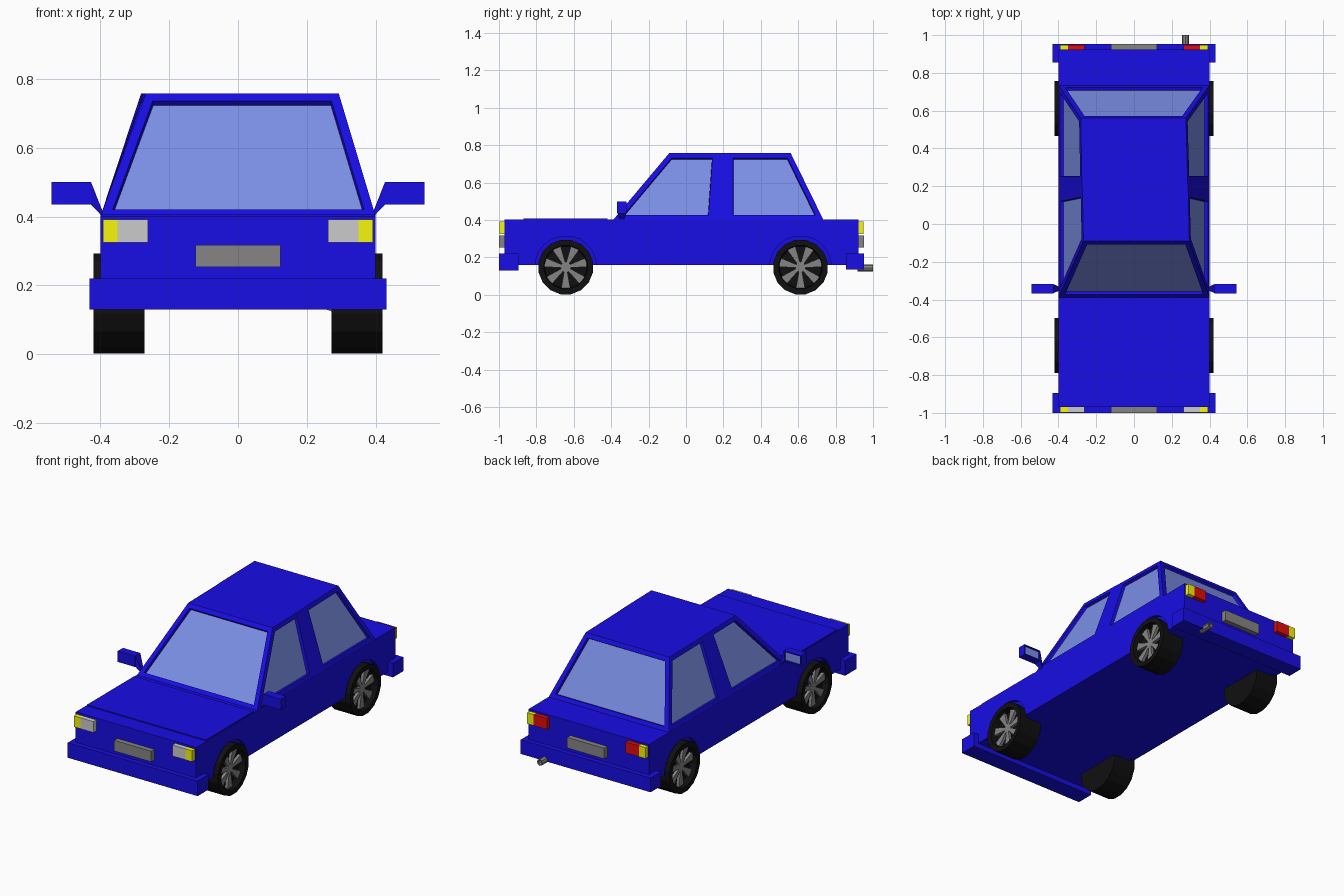
import bpy, bmesh
from math import sin, cos, pi

if "Cube" in bpy.data.objects:
    bpy.data.objects.remove(bpy.data.objects["Cube"])


def mat(name, r, g, b):
    m = bpy.data.materials.new(name)
    m.diffuse_color = (r, g, b, 1)
    m.use_nodes = True
    m.node_tree.nodes["Principled BSDF"].inputs["Base Color"].default_value = m.diffuse_color
    return m


BLUE = mat("blue paint", 0.009, 0.004, 0.78)
GLASS = mat("glass", 0.2, 0.275, 0.79)
BLACK = mat("rubber", 0.005, 0.005, 0.005)
GREY = mat("grey metal", 0.235, 0.235, 0.235)
WHITE = mat("lamp white", 0.7, 0.7, 0.7)
YELLOW = mat("lamp yellow", 0.93, 0.93, 0.004)
RED = mat("lamp red", 0.75, 0.004, 0.003)


def finish(name, bm, *mats):
    bmesh.ops.recalc_face_normals(bm, faces=bm.faces)
    me = bpy.data.meshes.new(name)
    bm.to_mesh(me)
    bm.free()
    for m in mats:
        me.materials.append(m)
    ob = bpy.data.objects.new(name, me)
    bpy.context.collection.objects.link(ob)
    return ob


def loft(bm, a, b):
    """Closed solid between two matching outlines."""
    va, vb = [bm.verts.new(p) for p in a], [bm.verts.new(p) for p in b]
    n = len(a)
    bm.faces.new(va)
    bm.faces.new(vb)
    return [bm.faces.new((va[i], va[(i + 1) % n], vb[(i + 1) % n], vb[i])) for i in range(n)]


def box(name, x, y, z, m):
    bm = bmesh.new()
    a, b = [[(u, v, h) for u, v in ((x[0], y[0]), (x[1], y[0]), (x[1], y[1]), (x[0], y[1]))] for h in z]
    loft(bm, a, b)
    return finish(name, bm, m)


def lathe(name, profile, cy, cz, s, n, m):
    """Spin (x, radius) points around an axis along x; s mirrors the side."""
    bm = bmesh.new()
    rings = [[bm.verts.new((s * x, cy + r * sin(2 * pi * (i + .5) / n), cz + r * cos(2 * pi * (i + .5) / n)))
              for i in range(n)] for x, r in profile]
    for a, b in zip(rings, rings[1:]):
        for i in range(n):
            j = (i + 1) % n
            bm.faces.new((a[i], a[j], b[j], b[i]))
    bm.faces.new(rings[0])
    bm.faces.new(rings[-1])
    return finish(name, bm, m)


# lower body with shallow wheel arches
body = box("body", (-0.4, 0.4), (-0.97, 0.923), (0.16, 0.402), BLUE)
AXLES = (("front", -0.643), ("rear", 0.612))
cutters = []
for _, y in AXLES:
    for s in (-1, 1):
        c = lathe("arch_cutter", [(0.375, 0.165), (0.5, 0.165)], y, 0.15, s, 20, BLUE)
        c.hide_render = True
        mod = body.modifiers.new("arch", 'BOOLEAN')
        mod.operation, mod.object = 'DIFFERENCE', c
        cutters.append(c)
dg = bpy.context.evaluated_depsgraph_get()
cut_mesh = bpy.data.meshes.new_from_object(body.evaluated_get(dg))
body.modifiers.clear()
body.data = cut_mesh
for c in cutters:
    bpy.data.objects.remove(c)

box("hood", (-0.396, 0.396), (-0.87, -0.42), (0.395, 0.408), BLUE)

# cabin with recessed windows
yb = (-0.39, 0.145, 0.225, 0.735)
yt = (-0.09, 0.17, 0.225, 0.56)
right = (0.293, 0.287, 0.284, 0.275)
left = (-0.268, -0.273, -0.276, -0.282)
bottom = [(0.4, y, 0.4) for y in yb] + [(-0.4, y, 0.4) for y in reversed(yb)]
top = [(x, y, 0.757) for x, y in zip(right, yt)]
top += [(x, y, 0.757) for x, y in reversed(list(zip(left, yt)))]
bm = bmesh.new()
sides = loft(bm, bottom, top)
bmesh.ops.recalc_face_normals(bm, faces=bm.faces)
windows = [sides[i] for i in (0, 2, 3, 4, 6, 7)]
bmesh.ops.inset_individual(bm, faces=windows, thickness=0.027, use_even_offset=True)
bmesh.ops.inset_individual(bm, faces=windows, thickness=0.002, depth=-0.018, use_even_offset=True)
for f in windows:
    f.material_index = 1
finish("cabin", bm, BLUE, GLASS)

# bumpers and plates
box("front_bumper", (-0.432, 0.432), (-1.0, -0.895), (0.13, 0.22), BLUE)
box("rear_bumper", (-0.432, 0.432), (0.855, 0.953), (0.135, 0.22), BLUE)
box("front_plate", (-0.123, 0.123), (-1.0, -0.96), (0.253, 0.317), GREY)
box("rear_plate", (-0.123, 0.123), (0.91, 0.953), (0.253, 0.317), GREY)

# exhaust pipe with an open end
bm = bmesh.new()
path = [(0.918, 0.019), (1.0, 0.019), (1.0, 0.014), (0.96, 0.014)]
rings = [[bm.verts.new((0.272 + r * cos(i * pi / 4), y, 0.143 + r * sin(i * pi / 4))) for i in range(8)]
         for y, r in path]
for a, b in zip(rings, rings[1:]):
    for i in range(8):
        bm.faces.new((a[i], a[(i + 1) % 8], b[(i + 1) % 8], b[i]))
bm.faces.new(rings[0])
bm.faces.new(rings[-1])
finish("exhaust", bm, GREY)

for s, side in ((1, "right"), (-1, "left")):
    # lamps
    inner, outer = sorted((s * 0.262, s * 0.35)), sorted((s * 0.35, s * 0.393))
    z = (0.325, 0.391)
    box(side + "_headlight", inner, (-0.998, -0.96), z, WHITE)
    box(side + "_front_indicator", outer, (-0.998, -0.96), z, YELLOW)
    box(side + "_tail_light", inner, (0.91, 0.948), z, RED)
    box(side + "_rear_indicator", outer, (0.91, 0.948), z, YELLOW)

    # wing mirror: housing, tapered arm, glass recessed in the rear face
    bm = bmesh.new()
    hx, hy, hz = (s * 0.427, s * 0.542), (-0.368, -0.318), (0.435, 0.5)
    faces = loft(bm, *[[(hx[0], y, hz[0]), (hx[1], y, hz[0]), (hx[1], y, hz[1]), (hx[0], y, hz[1])] for y in hy])
    bmesh.ops.recalc_face_normals(bm, faces=bm.faces)
    rear = max(bm.faces, key=lambda f: f.calc_center_median().y)
    bmesh.ops.inset_individual(bm, faces=[rear], thickness=0.009)
    bmesh.ops.inset_individual(bm, faces=[rear], thickness=0.001, depth=-0.008)
    rear.material_index = 1
    finish(side + "_mirror", bm, BLUE, GLASS)
    bm = bmesh.new()
    loft(bm, [(hx[0], y, z) for y, z in ((-0.365, 0.435), (-0.318, 0.435), (-0.318, 0.5), (-0.365, 0.5))],
         [(s * 0.394, y, z) for y, z in ((-0.353, 0.4), (-0.333, 0.4), (-0.333, 0.417), (-0.353, 0.417))])
    finish(side + "_mirror_arm", bm, BLUE)

    # dished wheels with seven flared spokes
    for end, y in AXLES:
        name = f"{end}_{side}_"
        lathe(name + "tyre", [(0.272, 0.148), (0.42, 0.148), (0.42, 0.118), (0.38, 0.112)],
              y, 0.148, s, 16, BLACK)
        lathe(name + "hub", [(0.375, 0.03), (0.397, 0.03)], y, 0.148, s, 7, GREY)
        bm = bmesh.new()
        for k in range(7):
            a = k * 2 * pi / 7 - pi / 2
            outline = [(0.02, -0.008), (0.113, -0.024), (0.113, 0.024), (0.02, 0.008)]
            loft(bm, *[[(s * x, y + r * cos(a) - t * sin(a), 0.148 + r * sin(a) + t * cos(a))
                        for r, t in outline] for x in (0.375, 0.397)])
        finish(name + "spokes", bm, GREY)
